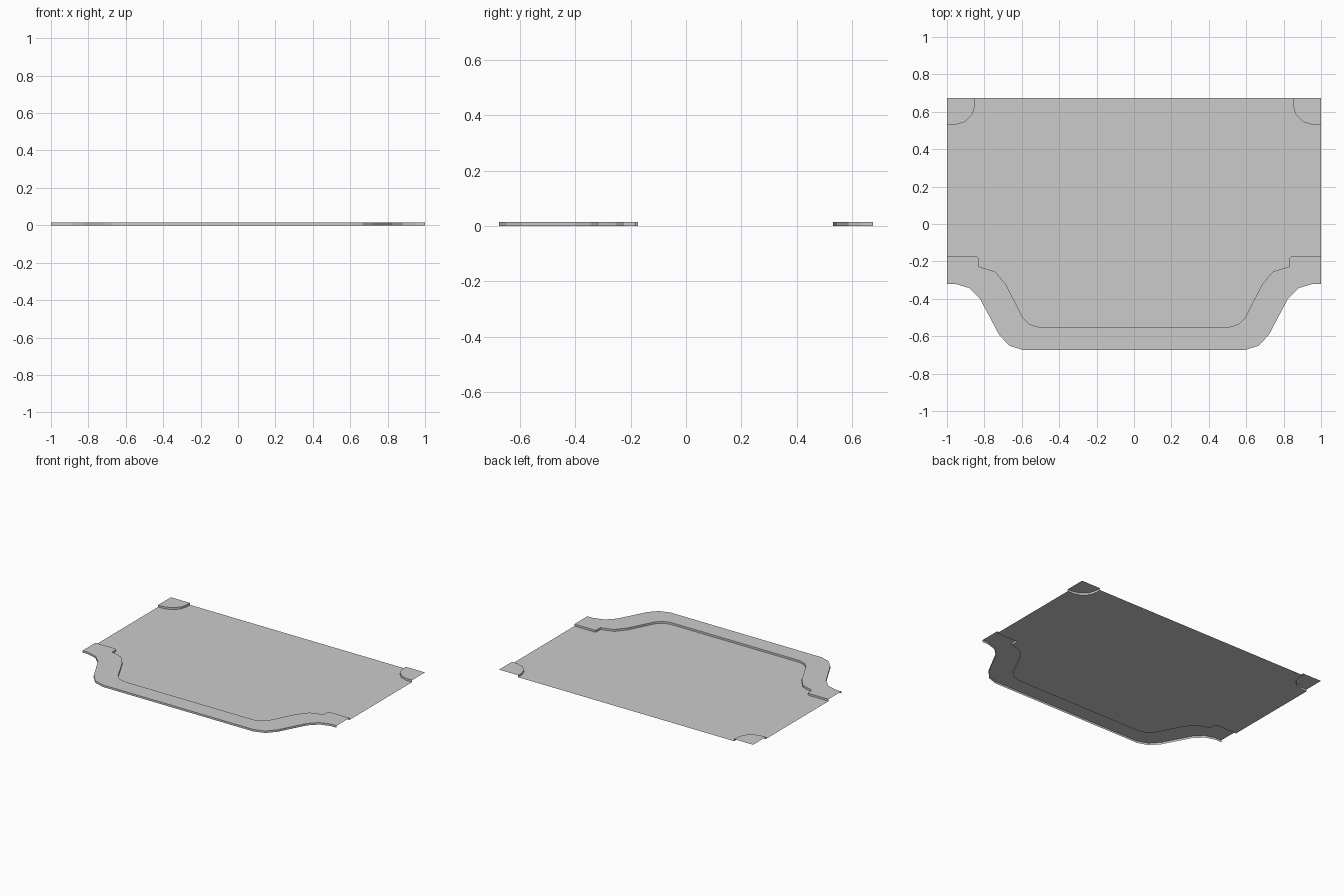
import bpy

if "Cube" in bpy.data.objects:
    bpy.data.objects.remove(bpy.data.objects["Cube"])

H = 0.014     # curb height
BACK = 0.674  # back edge of the tile

# Left half profiles, running from the side edge toward the centre
outer = [(-1, -.32), (-.955, -.32), (-.882, -.342), (-.823, -.40),
         (-.722, -.591), (-.668, -.65), (-.594, -.674)]
inner = [(-1, -.174), (-.84, -.174), (-.832, -.182), (-.832, -.227), (-.743, -.254),
         (-.685, -.323), (-.594, -.50), (-.558, -.536), (-.508, -.551)]
corner = [(-1, .53), (-.957, .53), (-.905, .545), (-.864, .586), (-.85, .635), (-.85, BACK)]


def flip(line):
    return [(-x, y) for x, y in reversed(line)]


def make(name, top, z, walls=()):
    """Flat counter-clockwise sheet at height z, with open-bottomed walls under the given lines."""
    verts = [(x, y, z) for x, y in top]
    faces = [list(range(len(top)))]
    for line in walls:
        for a, b in zip(line, line[1:]):
            i = len(verts)
            verts += [(*a, 0), (*b, 0), (*b, z), (*a, z)]
            faces.append([i, i + 1, i + 2, i + 3])
    mesh = bpy.data.meshes.new(name)
    mesh.from_pydata(verts, [], faces)
    mesh.update()
    obj = bpy.data.objects.new(name, mesh)
    bpy.context.collection.objects.link(obj)


outer_full = outer + flip(outer)
inner_full = inner + flip(inner)
corner_right = flip(corner)

# Raised front kerb, walled along its front and its road side
make("front_kerb", outer_full + inner_full[::-1], H, [outer_full, inner_full[::-1]])

# Rounded back corner kerbs
make("corner_kerb_left", corner + [(-1, BACK)], H, [corner])
make("corner_kerb_right", corner_right + [(1, BACK)], H, [corner_right])

# Flat road surface filling the space between the kerbs
make("road_surface", inner_full + corner_right[::-1] + corner[::-1], 0)
